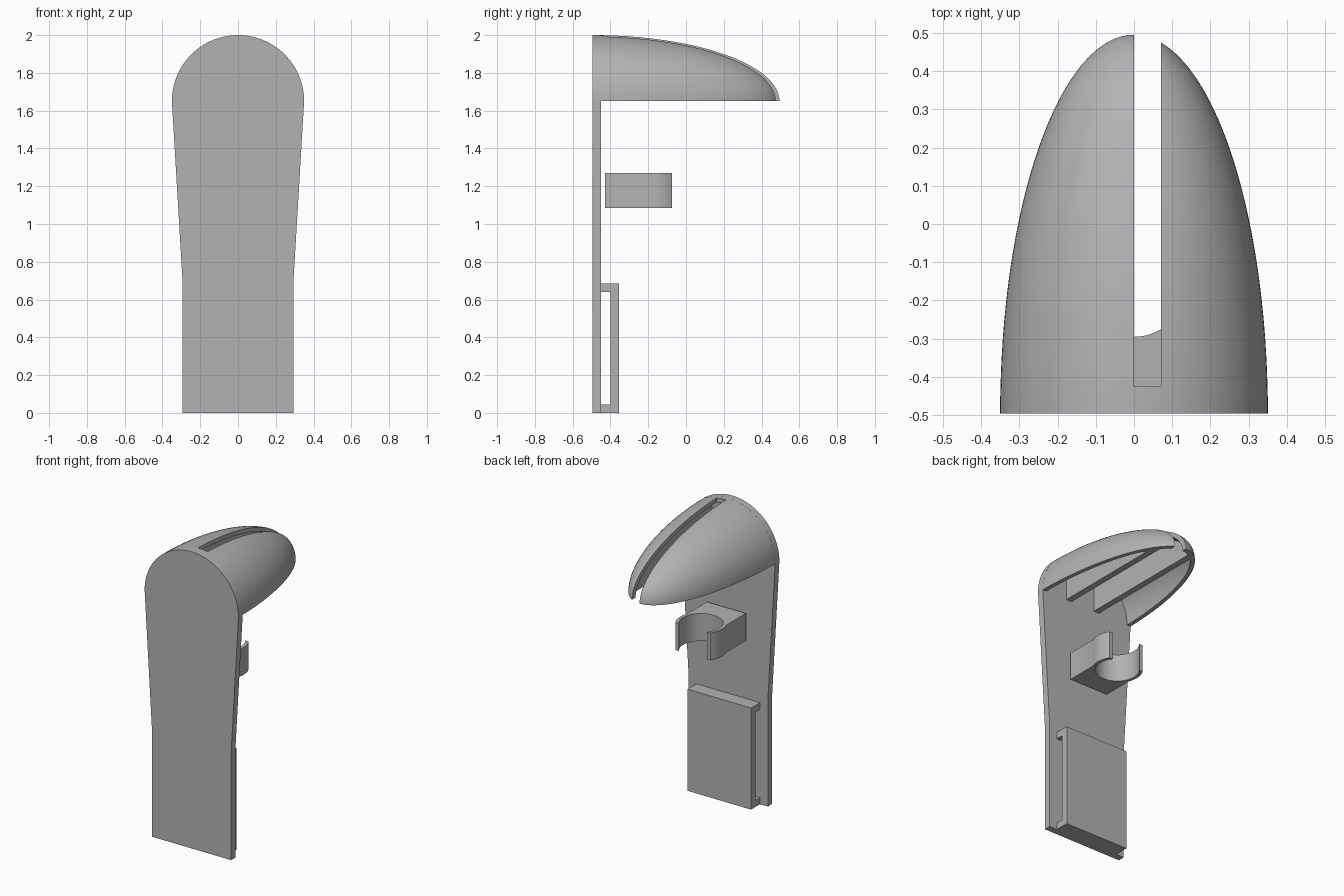
import bpy
import bmesh
from math import pi, cos, sin, radians
from mathutils import Matrix, Vector

cube = bpy.data.objects.get("Cube")
if cube:
    bpy.data.objects.remove(cube, do_unlink=True)

BACK, FRONT = -0.45, -0.495    # faces of the backing plate
RIM = 1.65                     # underside of the hood

grey = bpy.data.materials.new("plain_grey")
grey.use_nodes = True
tone = (0.45, 0.45, 0.45, 1)
grey.diffuse_color = tone
grey.node_tree.nodes["Principled BSDF"].inputs["Base Color"].default_value = tone


def finish(name, bm):
    bmesh.ops.recalc_face_normals(bm, faces=bm.faces)
    mesh = bpy.data.meshes.new(name)
    bm.to_mesh(mesh)
    bm.free()
    mesh.materials.append(grey)
    obj = bpy.data.objects.new(name, mesh)
    bpy.context.collection.objects.link(obj)
    return obj


def box(name, x, y, z):
    bm = bmesh.new()
    bmesh.ops.create_cube(bm, size=1)
    for v in bm.verts:
        v.co = Vector(r[0] + (c + 0.5) * (r[1] - r[0]) for c, r in zip(v.co, (x, y, z)))
    return finish(name, bm)


def prism(name, points, direction):
    """Extrude a closed outline along a direction."""
    bm = bmesh.new()
    face = bm.faces.new([bm.verts.new(p) for p in points])
    new = bmesh.ops.extrude_face_region(bm, geom=[face])["geom"]
    bmesh.ops.translate(bm, vec=direction,
                        verts=[g for g in new if isinstance(g, bmesh.types.BMVert)])
    return finish(name, bm)


def ellipsoid(name, radius, length):
    bm = bmesh.new()
    bmesh.ops.create_uvsphere(bm, u_segments=96, v_segments=64, radius=1)
    place = (Matrix.Translation((0, FRONT, RIM)) @ Matrix.Diagonal((radius, length, radius, 1))
             @ Matrix.Rotation(pi / 2, 4, "X"))
    bmesh.ops.transform(bm, matrix=place, verts=bm.verts)
    return finish(name, bm)


def boolean(obj, cutter, operation):
    """Apply a boolean and remove its cutter."""
    mod = obj.modifiers.new("cut", "BOOLEAN")
    mod.operation, mod.solver, mod.object = operation, "EXACT", cutter
    graph = bpy.context.evaluated_depsgraph_get()
    mesh = bpy.data.meshes.new_from_object(obj.evaluated_get(graph))
    obj.modifiers.clear()
    obj.data = mesh
    bpy.data.objects.remove(cutter, do_unlink=True)


def smooth(obj):
    bpy.ops.object.select_all(action="DESELECT")
    obj.select_set(True)
    bpy.context.view_layer.objects.active = obj
    bpy.ops.object.shade_smooth_by_angle(angle=radians(30))


# Backing plate: straight foot, flared middle, round head
outline = [(-0.295, 0.72), (-0.295, 0), (0.295, 0), (0.295, 0.72)]
outline += [(0.35 * cos(pi * i / 64), RIM + 0.35 * sin(pi * i / 64)) for i in range(65)]
plate = prism("backing_plate", [(x, FRONT, z) for x, z in outline], (0, BACK - FRONT, 0))
smooth(plate)

# Hood: hollow half ellipsoid with a long slot in the top
hood = ellipsoid("hood", 0.35, 0.99)
cavity = ellipsoid("cavity", 0.322, 0.955)
boolean(hood, cavity, "DIFFERENCE")
boolean(hood, box("keep", (-1, 1), (-0.47, 1), (RIM, 3)), "INTERSECT")
boolean(hood, box("slot", (0, 0.07), (-0.425, 1), (1, 3)), "DIFFERENCE")
smooth(hood)

# Two ribs inside the hood, one on each side of the slot
for side, x in (("left", 0.12), ("right", -0.10)):
    rib = box(side + "_rib", (x, x + 0.042), (BACK - 0.01, 0.6), (RIM, 2.1))
    boolean(rib, ellipsoid("rib_limit", 0.33, 0.965), "INTERSECT")

# Clip: block with a round bore and two curved jaws
CY, R_OUT, R_IN = -0.16, 0.156, 0.135
LOW, HIGH = 1.085, 1.27


def disc(name, r, z0, z1):
    pts = [(r * cos(2 * pi * i / 64), CY + r * sin(2 * pi * i / 64), z0) for i in range(64)]
    return prism(name, pts, (0, 0, z1 - z0))


clip = box("clip", (-0.145, 0.145), (-0.43, CY), (LOW, HIGH))
boolean(clip, disc("jaws", R_OUT, LOW, HIGH), "UNION")
boolean(clip, disc("bore", R_IN, 1, 1.4), "DIFFERENCE")
boolean(clip, box("opening", (-1, 1), (-0.075, 1), (1, 1.4)), "DIFFERENCE")
smooth(clip)

# Holder: panel with top and bottom lips, open at both ends
profile = [(BACK, 0), (-0.355, 0), (-0.355, 0.685), (BACK, 0.685),
           (BACK, 0.64), (-0.40, 0.64), (-0.40, 0.045), (BACK, 0.045)]
prism("holder", [(-0.237, y, z) for y, z in profile], (0.474, 0, 0))
